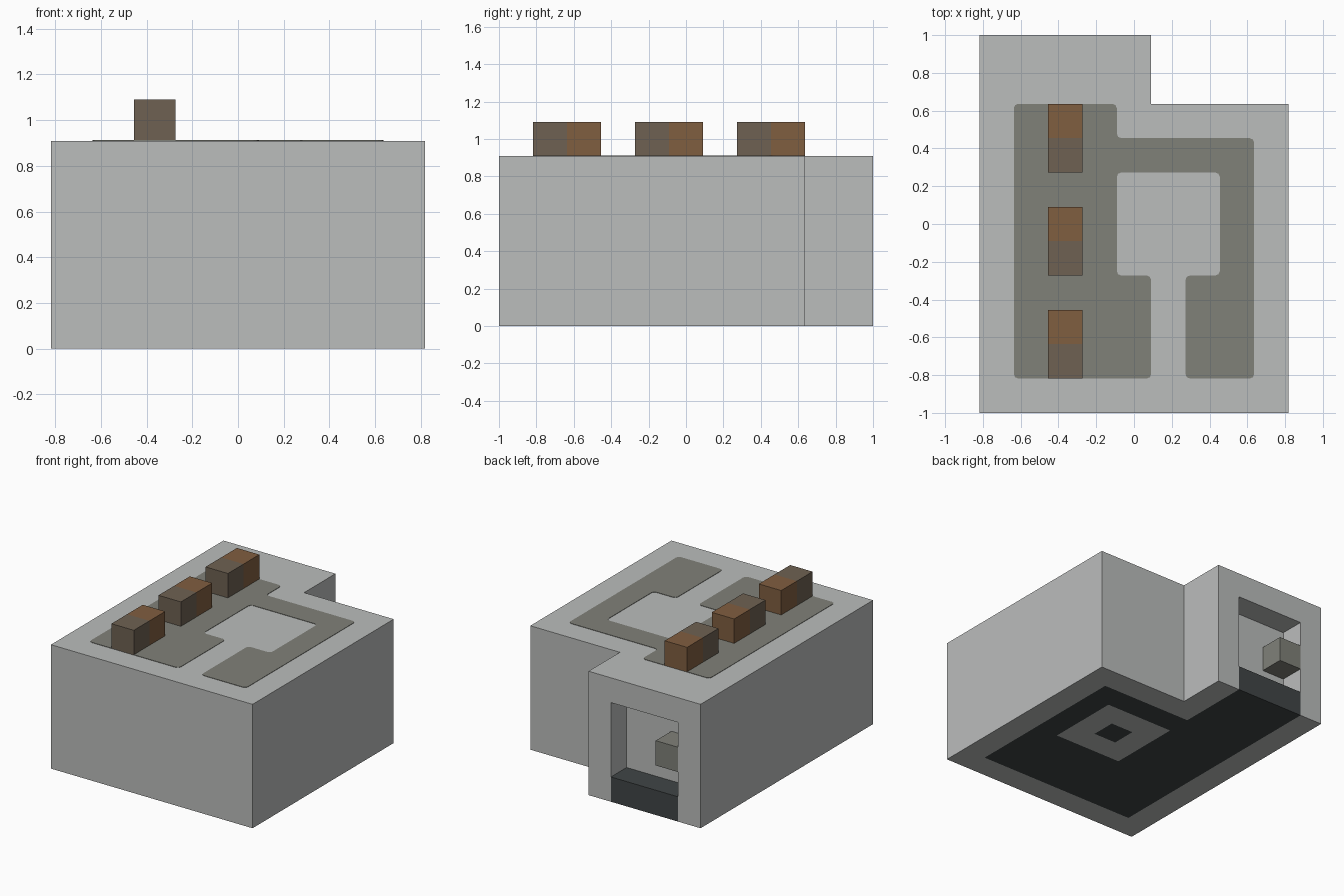
import bpy
import bmesh
from mathutils import Vector

U = 2 / 11  # one building block

if "Cube" in bpy.data.objects:
    bpy.data.objects.remove(bpy.data.objects["Cube"], do_unlink=True)


def material(name, rgb):
    linear = [((c / 255 + 0.055) / 1.055) ** 2.4 for c in rgb] + [1]
    mat = bpy.data.materials.new(name)
    mat.use_nodes = True
    mat.diffuse_color = linear
    bsdf = mat.node_tree.nodes["Principled BSDF"]
    bsdf.inputs["Base Color"].default_value = linear
    bsdf.inputs["Roughness"].default_value = 0.9
    return mat


STONE = material("light stone", (187, 189, 188))
PAVING = material("olive grey", (128, 129, 121))
DARK = material("dark slate", (64, 69, 70))
BROWN = material("wood brown", (128, 94, 64))
WEATHERED = material("weathered wood", (110, 97, 82))


def rect(x0, x1, y0, y1):
    return [(x0, y0), (x1, y0), (x1, y1), (x0, y1)]


def prism(name, outline, z0, z1, mats, rounding=0, cuts=(), rule=None):
    """Extrude an outline given in blocks; rule picks a material per face."""
    bm = bmesh.new()
    bm.faces.new([bm.verts.new((x, y, z0)) for x, y in outline])
    if rounding:
        bmesh.ops.bevel(bm, geom=bm.verts[:], offset=rounding, segments=2,
                        profile=0.5, affect='VERTICES')
    top = bmesh.ops.extrude_face_region(bm, geom=bm.faces[:])["geom"]
    bmesh.ops.translate(bm, vec=(0, 0, z1 - z0),
                        verts=[g for g in top if isinstance(g, bmesh.types.BMVert)])
    for point, normal in cuts:
        bmesh.ops.bisect_plane(bm, geom=bm.verts[:] + bm.edges[:] + bm.faces[:],
                               plane_co=point, plane_no=normal)
    bmesh.ops.recalc_face_normals(bm, faces=bm.faces[:])
    bmesh.ops.triangulate(bm, faces=[f for f in bm.faces if len(f.verts) > 4])
    if rule:
        for f in bm.faces:
            f.material_index = rule(f.calc_center_median())
    bmesh.ops.scale(bm, vec=Vector((U, U, U)), verts=bm.verts[:])
    mesh = bpy.data.meshes.new(name)
    bm.to_mesh(mesh)
    bm.free()
    for m in mats:
        mesh.materials.append(m)
    obj = bpy.data.objects.new(name, mesh)
    bpy.context.collection.objects.link(obj)
    return obj


def cut(obj, cutter):
    mod = obj.modifiers.new("cut", 'BOOLEAN')
    mod.operation = 'DIFFERENCE'
    mod.solver = 'EXACT'
    mod.object = cutter
    bpy.context.view_layer.objects.active = obj
    bpy.ops.object.modifier_apply(modifier=mod.name)
    bpy.data.objects.remove(cutter, do_unlink=True)


def floor_outline(back):
    return [(-3.5, -4.5), (3.5, -4.5), (3.5, 2.5), (-0.5, 2.5),
            (-0.5, back), (-3.5, back)]


# Walls and roof, hollowed for the floor slab and the doorway recess
walls = prism("walls", [(-4.5, -5.5), (4.5, -5.5), (4.5, 3.5), (0.5, 3.5),
                        (0.5, 5.5), (-4.5, 5.5)], 0, 5, [STONE])
cut(walls, prism("floor_cutter", floor_outline(6), -1, 1, [STONE]))
cut(walls, prism("doorway_cutter", rect(-3.5, -0.5, 4.5, 6), 0.5, 4, [STONE]))


# Floor slab with a pale square ring on its underside
def ring_rule(c):
    reach = max(abs(c.x - 1), abs(c.y))
    return int(0.5 < reach < 1.5 and c.z < 0.1)


ring_cuts = [((x, 0, 0), (1, 0, 0)) for x in (-0.5, 0.5, 1.5, 2.5)]
ring_cuts += [((0, y, 0), (0, 1, 0)) for y in (-1.5, -0.5, 0.5, 1.5)]
prism("floor_slab", floor_outline(5.5), 0, 1, [DARK, STONE],
      cuts=ring_cuts, rule=ring_rule)

# Door handle block inside the recess
prism("door_handle", rect(-3.5, -2.5, 4.5, 5.5), 2, 3, [PAVING])

# Paved pattern on the roof
prism("roof_paving", [(-3.5, -4.5), (0.5, -4.5), (0.5, -1.5), (-0.5, -1.5),
                      (-0.5, 1.5), (2.5, 1.5), (2.5, -1.5), (1.5, -1.5),
                      (1.5, -4.5), (3.5, -4.5), (3.5, 2.5), (-0.5, 2.5),
                      (-0.5, 3.5), (-3.5, 3.5)], 5, 5.015, [PAVING], rounding=0.13)

# Row of two-tone crates
for i, middle in enumerate((-3.5, -0.5, 2.5)):
    prism(f"crate_{i + 1}", rect(-2.5, -1.5, middle - 1, middle + 1), 5, 6,
          [WEATHERED, BROWN], cuts=[((0, middle, 0), (0, 1, 0))],
          rule=lambda c, m=middle: int(c.y > m))
